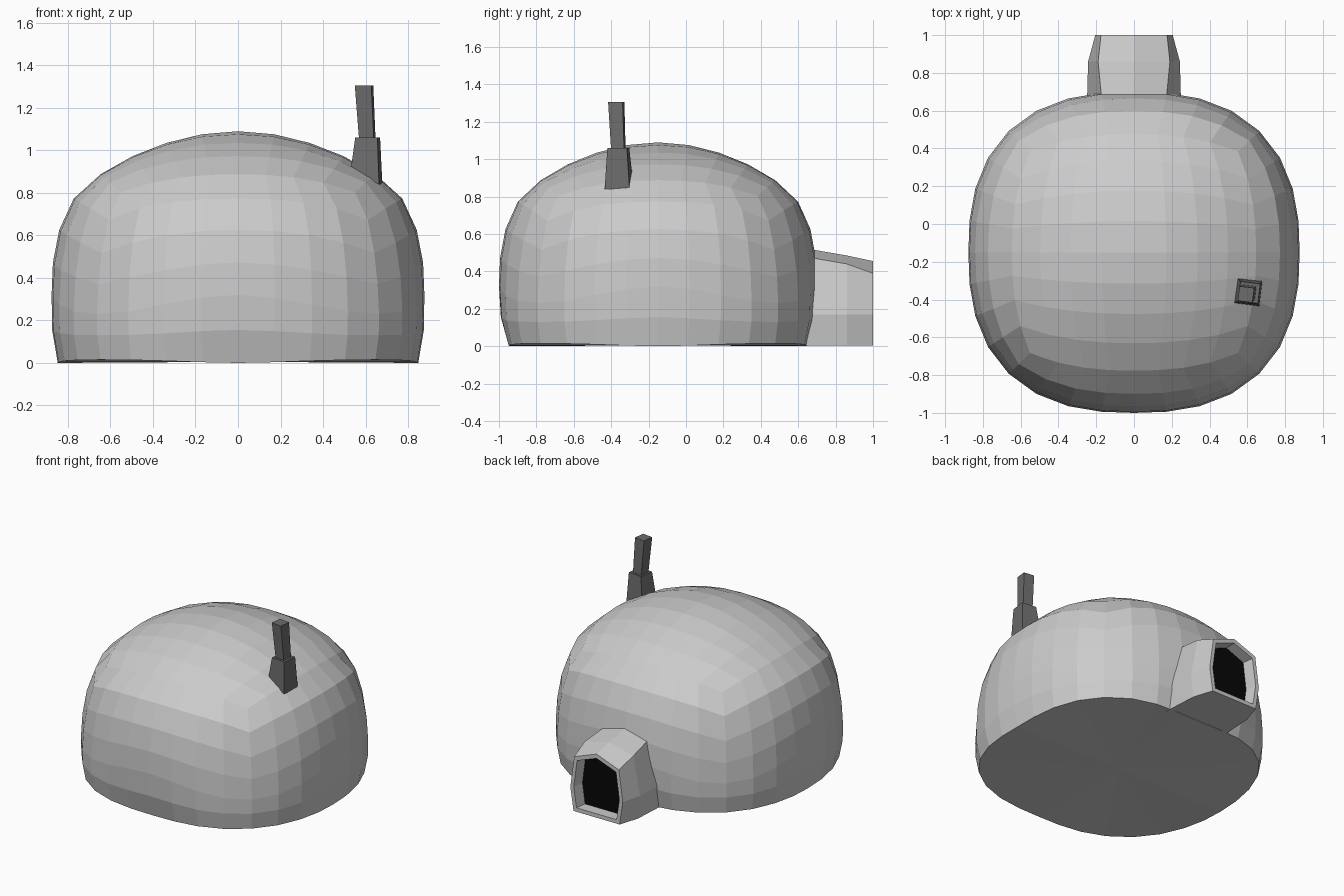
import bpy, bmesh, math
from mathutils import Vector

if "Cube" in bpy.data.objects:
    bpy.data.objects.remove(bpy.data.objects["Cube"])

def material(name, v):
    m = bpy.data.materials.new(name)
    m.diffuse_color = (v, v, v, 1)
    m.use_nodes = True
    m.node_tree.nodes["Principled BSDF"].inputs["Base Color"].default_value = m.diffuse_color
    return m

def finish(name, bm, mats=()):
    bmesh.ops.recalc_face_normals(bm, faces=bm.faces)
    me = bpy.data.meshes.new(name)
    bm.to_mesh(me)
    bm.free()
    for m in mats:
        me.materials.append(m)
    ob = bpy.data.objects.new(name, me)
    bpy.context.collection.objects.link(ob)
    return ob

def loft(bm, sections):
    """Bridge closed rings of points and cap both ends; returns the last cap."""
    rings = [[bm.verts.new(p) for p in s] for s in sections]
    n = len(rings[0])
    for a, b in zip(rings, rings[1:]):
        for i in range(n):
            bm.faces.new((a[i], a[(i + 1) % n], b[(i + 1) % n], b[i]))
    bm.faces.new(rings[0])
    return bm.faces.new(rings[-1])

dark = material("dark_grey", 0.15)
black = material("black", 0.002)
plain = material("plain_grey", 0.8)

# Dome: the upper part of a squarish quad sphere, 8 faces per side
N, RX, RY, CY, ZC, H = 8, 0.877, 0.85, -0.15, 0.32, 0.77

def corner(x, y):
    return (2 * x * y / max(x * x + y * y, 1e-9)) ** 2

def place(u, v, t):
    x, y, z = (math.tan(a * math.pi / 4) for a in (u, v, t))
    p = 2.43 - 0.15 * t                                    # rounder plan near the crown
    rho = max((abs(x) ** p + abs(y) ** p) ** (1 / p), 1e-6)
    phi = math.atan2(z, rho)
    q = 2 + 0.5 * min(1, math.pi / 2 - phi) ** 2.5         # boxier shoulder, round crown
    c, s = abs(math.cos(phi)), abs(math.sin(phi))
    k = 1 / (c ** q + s ** q) ** (1 / q)
    # the corners bulge a little lower than the sides
    low = corner(x, y) * max(0, 1 - 2 * s * k)
    r = c * k * (1 + 0.006 * low)
    return Vector((x / rho * r * RX, y / rho * r * RY + CY, s * k * H + ZC - 0.09 * low))

def place_low(u, v, z, kx, ky, kc, lift):
    # rows under the widest ring, tucked in more on the sides than at the corners
    p = place(u, v, 0)
    w = corner(u, v)
    kx, ky = kx + (kc - kx) * w, ky + (kc - ky) * w
    return Vector((p.x * kx, CY + (p.y - CY) * ky, z + lift * w))

bm = bmesh.new()
s = [i * 2 / N - 1 for i in range(N + 1)]
grid = [[bm.verts.new(place(u, v, 1)) for v in s] for u in s]
for i in range(N):
    for j in range(N):
        bm.faces.new((grid[i][j], grid[i + 1][j], grid[i + 1][j + 1], grid[i][j + 1]))
path = ([(i, 0) for i in range(N)] + [(N, i) for i in range(N)]
        + [(N - i, N) for i in range(N)] + [(0, N - i) for i in range(N)])
rows = [[grid[i][j] for i, j in path]]
for t in (0.75, 0.5, 0.25, 0):
    rows.append([bm.verts.new(place(s[i], s[j], t)) for i, j in path])
for low in ((0.155, 0.997, 0.988, 0.998, -0.025), (0, 0.967, 0.937, 0.975, 0.015)):
    rows.append([bm.verts.new(place_low(s[i], s[j], *low)) for i, j in path])
n = len(path)
for a, b in zip(rows, rows[1:]):
    for i in range(n):
        bm.faces.new((a[i], b[i], b[(i + 1) % n], a[(i + 1) % n]))
hub = bm.verts.new((0, CY, 0.005))
for i in range(n):
    bm.faces.new((rows[-1][i], hub, rows[-1][(i + 1) % n]))
finish("dome", bm, [plain])

# Entrance tunnel: peaked seven-sided section with a recessed dark doorway
def arch(y, base, mid, eave, eave_z, peak_z):
    half = [(base, 0.005), (mid, 0.17), (eave, eave_z)]
    pts = half + [(0, peak_z)] + [(-x, z) for x, z in reversed(half)]
    return [Vector((x, y, z)) for x, z in pts]

mouth = arch(1.0, 0.18, 0.205, 0.175, 0.39, 0.455)
mid = Vector((0, 1.0, 0.22))
rim = [mid + (p - mid) * 0.87 for p in mouth]
recess = [Vector((p.x * 0.93, 0.92, p.z)) for p in rim]
bm = bmesh.new()
door = loft(bm, [arch(0.6, 0.24, 0.25, 0.165, 0.485, 0.53),
                 arch(0.86, 0.225, 0.243, 0.19, 0.44, 0.485),
                 mouth, rim, recess])
door.material_index = 1
finish("entrance_tunnel", bm, [plain, black])

# Chimney: tapered foot with a thinner leaning pipe, turned a little
def square(cx, cy, size, z, slope=0.0):
    pts = []
    for k in range(4):
        a = math.radians(45 + 90 * k - 7)
        x, y = (size / math.sqrt(2) * f(a) for f in (math.cos, math.sin))
        pts.append((cx + x, cy + y, z + slope * x))
    return pts

bm = bmesh.new()
loft(bm, [square(0.605, -0.36, 0.134, 0.87, -0.5),
          square(0.61, -0.362, 0.105, 1.06),
          square(0.608, -0.362, 0.07, 1.058),
          square(0.593, -0.373, 0.078, 1.305)])
finish("chimney", bm, [dark])
